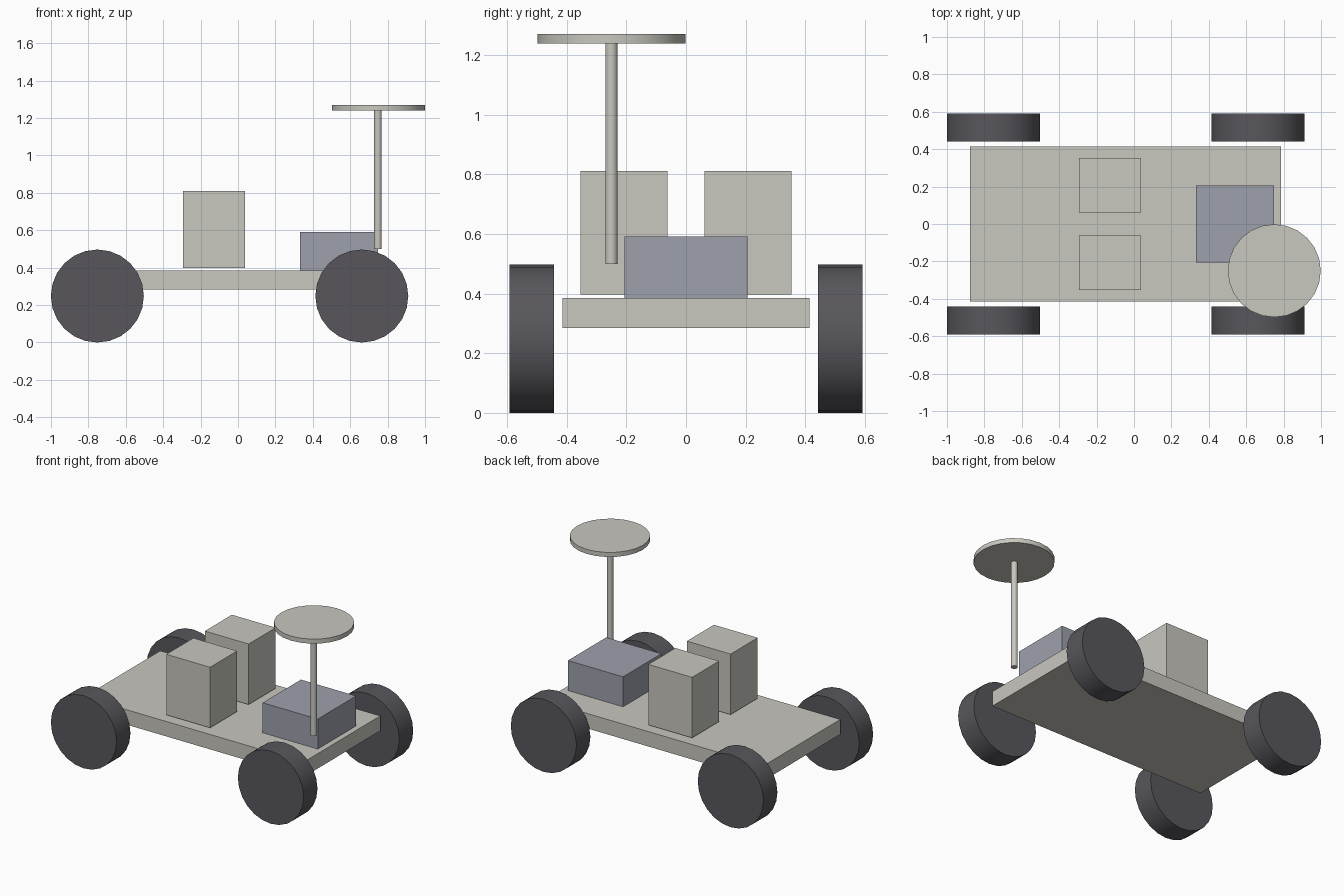
import bpy
from math import pi

cube = bpy.data.objects.get("Cube")
if cube:
    bpy.data.objects.remove(cube, do_unlink=True)


def material(name, rgb):
    mat = bpy.data.materials.new(name)
    mat.use_nodes = True
    mat.diffuse_color = (*rgb, 1)
    bsdf = next(n for n in mat.node_tree.nodes if n.type == 'BSDF_PRINCIPLED')
    bsdf.inputs["Base Color"].default_value = (*rgb, 1)
    return mat


pale = material("pale warm grey", (0.58, 0.57, 0.52))
blue = material("blue grey", (0.34, 0.355, 0.41))
dark = material("dark rubber grey", (0.098, 0.094, 0.107))


def box(name, x, y, z, mat):
    """Box from (low, high) ranges on each axis."""
    ranges = (x, y, z)
    bpy.ops.mesh.primitive_cube_add(size=1, location=[(a + b) / 2 for a, b in ranges])
    obj = bpy.context.object
    obj.name = name
    obj.scale = [b - a for a, b in ranges]
    bpy.ops.object.transform_apply(location=False, rotation=False, scale=True)
    obj.data.materials.append(mat)


def cylinder(name, radius, depth, centre, mat, tilt=0, sides=24):
    bpy.ops.mesh.primitive_cylinder_add(vertices=sides, radius=radius, depth=depth,
                                        location=centre, rotation=(tilt, 0, 0))
    obj = bpy.context.object
    obj.name = name
    obj.data.materials.append(mat)
    bpy.ops.object.shade_smooth_by_angle(angle=pi / 6)


# Flat chassis and equipment case
box("deck", (-0.877, 0.786), (-0.414, 0.414), (0.284, 0.386), pale)
box("equipment_case", (0.331, 0.748), (-0.207, 0.207), (0.386, 0.591), blue)

# Seats and wheels, mirrored across the centre line
for side, label in ((-1, "right"), (1, "left")):
    inner, outer = side * 0.062, side * 0.354
    box(f"seat_{label}", (-0.294, 0.037), (min(inner, outer), max(inner, outer)),
        (0.397, 0.811), pale)
    for x, end in ((-0.752, "rear"), (0.662, "fore")):
        cylinder(f"wheel_{end}_{label}", 0.2485, 0.15, (x, side * 0.517, 0.2485),
                 dark, tilt=pi / 2)

# Antenna mast with its flat dish
cylinder("antenna_mast", 0.0205, 0.745, (0.748, -0.25, 0.8725), pale)
cylinder("antenna_dish", 0.2485, 0.031, (0.75, -0.25, 1.2545), pale)
